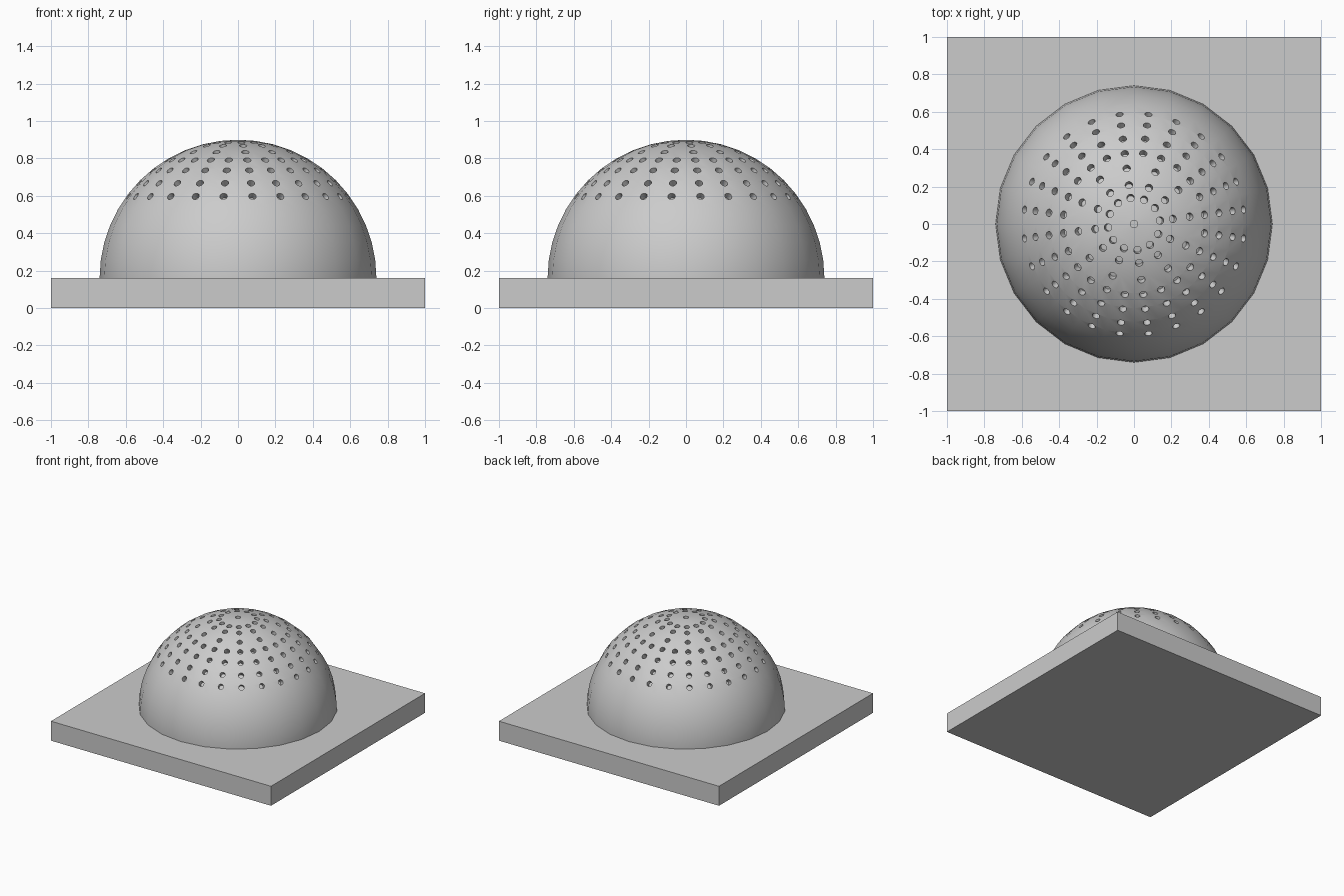
import bpy, bmesh
from math import radians
from mathutils import Matrix, Vector

default = bpy.data.objects.get("Cube")
if default:
    bpy.data.objects.remove(default, do_unlink=True)

BASE_H = 0.16
DOME_R = 0.74
HOLE_R = 0.02
HOLE_DEPTH = 0.045

grey = bpy.data.materials.new("plain grey")
grey.use_nodes = True
colour = (0.6, 0.6, 0.6, 1)
grey.diffuse_color = colour
grey.node_tree.nodes["Principled BSDF"].inputs["Base Color"].default_value = colour


def make_object(name, bm):
    mesh = bpy.data.meshes.new(name)
    bm.to_mesh(mesh)
    bm.free()
    obj = bpy.data.objects.new(name, mesh)
    bpy.context.collection.objects.link(obj)
    mesh.materials.append(grey)
    return obj


# Square base slab
bm = bmesh.new()
bmesh.ops.create_cube(bm, size=1, matrix=Matrix.Translation((0, 0, BASE_H / 2))
                      @ Matrix.Diagonal((2, 2, BASE_H, 1)))
make_object("base_slab", bm)

# Dome: upper half of a sphere, closed underneath and sunk slightly into the slab
bm = bmesh.new()
bmesh.ops.create_uvsphere(bm, u_segments=24, v_segments=24, radius=DOME_R)
bmesh.ops.bisect_plane(bm, geom=bm.verts[:] + bm.edges[:] + bm.faces[:],
                       plane_co=(0, 0, -0.02), plane_no=(0, 0, -1), clear_outer=True)
bmesh.ops.holes_fill(bm, edges=[e for e in bm.edges if e.is_boundary])
bmesh.ops.translate(bm, verts=bm.verts, vec=(0, 0, BASE_H))
dome = make_object("dome", bm)

# Cutter: short radial pegs, as (angle from the pole, count per ring)
rings = [(0, 1), (11, 12), (16.5, 12), (24, 12),
         (31, 24), (38.5, 24), (46.3, 24), (53.5, 24)]
bm = bmesh.new()
for tilt, count in rings:
    for i in range(count):
        turn = radians(97.5 + i * 360 / count)
        place = (Matrix.Translation((0, 0, BASE_H)) @ Matrix.Rotation(turn, 4, "Z")
                 @ Matrix.Rotation(radians(tilt), 4, "Y")
                 @ Matrix.Translation((0, 0, DOME_R)))
        bmesh.ops.create_cone(bm, cap_ends=True, segments=16, radius1=HOLE_R,
                              radius2=HOLE_R, depth=HOLE_DEPTH * 2, matrix=place)
cutter = make_object("hole_cutter", bm)
cutter.hide_render = True

# Cut the holes, then smooth the dome while keeping the hole rims sharp
cut = dome.modifiers.new("holes", "BOOLEAN")
cut.operation = "DIFFERENCE"
cut.solver = "EXACT"
cut.object = cutter
bpy.ops.object.select_all(action="DESELECT")
bpy.context.view_layer.objects.active = dome
dome.select_set(True)
bpy.ops.object.modifier_apply(modifier=cut.name)
bpy.data.objects.remove(cutter, do_unlink=True)
bpy.ops.object.shade_smooth_by_angle(angle=radians(30))
